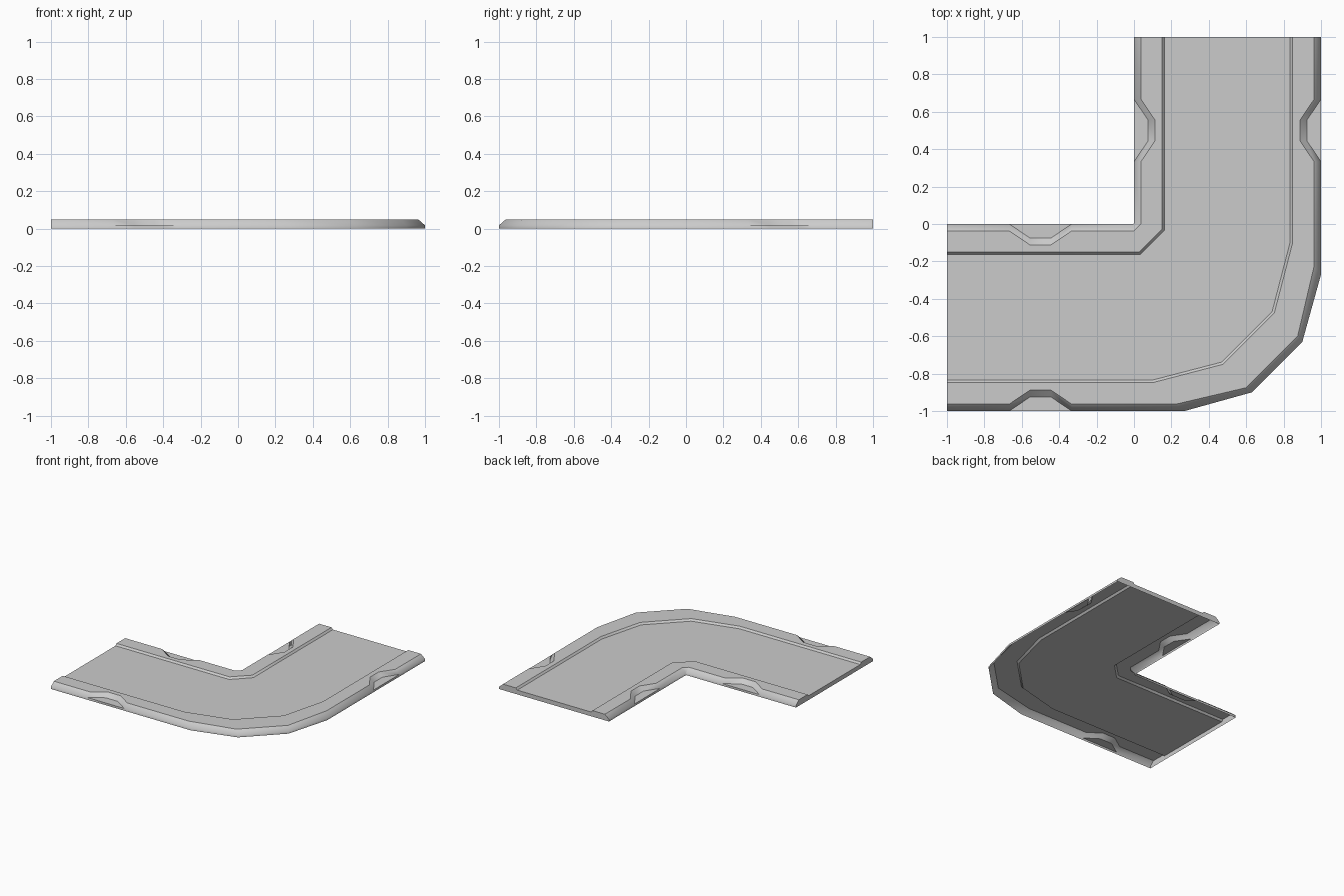
import bpy, bmesh, math

cube = bpy.data.objects.get("Cube")
if cube:
    bpy.data.objects.remove(cube)

# One colour for the whole tile
grey = bpy.data.materials.new("light_grey")
colour = (0.6, 0.6, 0.6, 1)
grey.diffuse_color = colour
grey.use_nodes = True
grey.node_tree.nodes["Principled BSDF"].inputs["Base Color"].default_value = colour

NOTCH_Y = (0.667, 0.556, 0.444, 0.333)
BASE, LEDGE, ROAD, TOP = 0, 0.018, 0.035, 0.05

bm = bmesh.new()


def rail(x, z, bend, notch=0):
    """Run along one arm at x, round the bend, then mirrored along the other arm."""
    half = [(x, 1)]
    half += [(x + d, y) for y, d in zip(NOTCH_Y, (0, notch, notch, 0))]
    half += bend
    path = half + [(-y, -x) for x, y in reversed(half)]
    return [bm.verts.new((x, y, z)) for x, y in path]


def loft(rails):
    """Skin neighbouring rails with quads."""
    for a, b in zip(rails, rails[1:]):
        for i in range(len(a) - 1):
            bm.faces.new((a[i], a[i + 1], b[i + 1], b[i]))


# Outer kerb: wall, notch ledges, chamfer, top, step down to the road
outer_bend = [(1, -0.27), (0.9, -0.63)]
outer = [
    rail(1, BASE, outer_bend),
    rail(1, LEDGE, outer_bend),
    rail(1, LEDGE, outer_bend, -0.075),
    rail(0.963, TOP, [(0.963, -0.225), (0.875, -0.6)], -0.075),
    rail(0.847, TOP, [(0.847, -0.105), (0.75, -0.477)]),
    rail(0.834, ROAD, [(0.834, -0.1), (0.738, -0.47)]),
]

# Inner kerb around the inside corner
inner = [
    rail(0, BASE, [(0, 0.005)]),
    rail(0, LEDGE, [(0, 0.005)]),
    rail(0, LEDGE, [(0, 0.005)], 0.075),
    rail(0.037, TOP, [(0.037, 0)], 0.075),
    rail(0.15, TOP, [(0.15, -0.028)]),
    rail(0.163, ROAD, [(0.163, -0.034)]),
]
loft(outer)
loft(inner)

# Road surface and the two end caps
road = bm.faces.new(outer[-1] + inner[-1][::-1])
for end in (0, -1):
    bm.faces.new([r[end] for r in outer] + [r[end] for r in reversed(inner)])

bmesh.ops.remove_doubles(bm, verts=bm.verts[:], dist=0.0005)
bmesh.ops.recalc_face_normals(bm, faces=bm.faces[:])
bm.normal_update()
road = max(bm.faces, key=lambda f: f.calc_area())
if road.normal.z < 0:
    bmesh.ops.reverse_faces(bm, faces=bm.faces[:])
    bm.normal_update()

# Smooth kerb sides, crisp edges on the flat surfaces
for f in bm.faces:
    f.smooth = True
for e in bm.edges:
    flat = [abs(f.normal.z) > 0.99 for f in e.link_faces]
    e.smooth = len(set(flat)) == 1 and e.calc_face_angle(0) < math.radians(55)

mesh = bpy.data.meshes.new("road_corner")
bm.to_mesh(mesh)
bm.free()
mesh.materials.append(grey)
tile = bpy.data.objects.new("road_corner", mesh)
bpy.context.collection.objects.link(tile)
